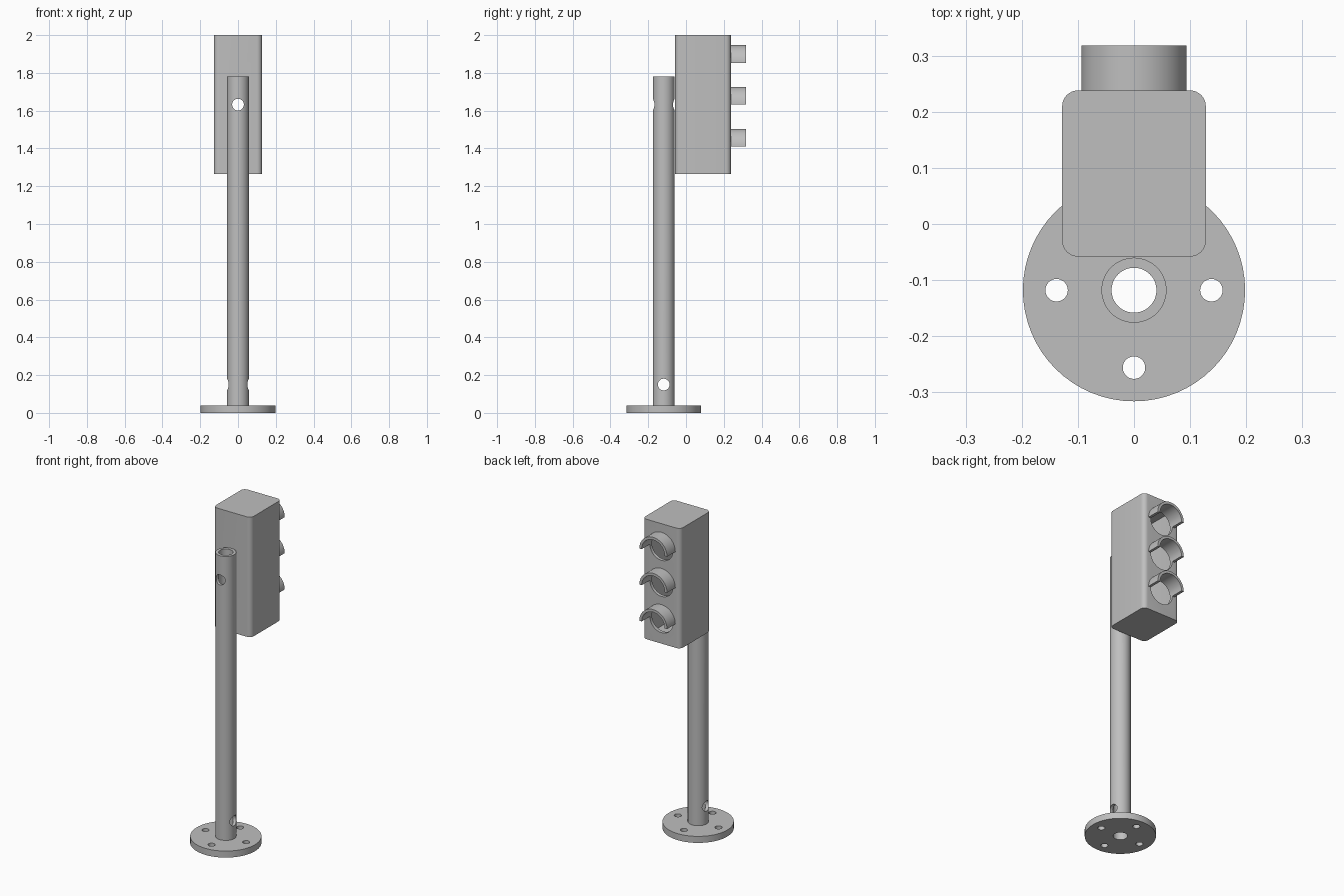
import bpy, bmesh
from math import sin, cos, pi, radians
from mathutils import Matrix, Vector

if "Cube" in bpy.data.objects:
    bpy.data.objects.remove(bpy.data.objects["Cube"], do_unlink=True)

grey = bpy.data.materials.new("plain grey")
grey.use_nodes = True
grey.diffuse_color = (0.52, 0.52, 0.52, 1)
grey.node_tree.nodes["Principled BSDF"].inputs["Base Color"].default_value = grey.diffuse_color

POLE_Y = -0.118
BORE = 0.04
LIGHTS = (1.41, 1.632, 1.853)
ALONG_X = Matrix.Rotation(pi / 2, 4, 'Y')
ALONG_Y = Matrix.Rotation(pi / 2, 4, 'X')      # profile y becomes z, extrusion runs to -y


def arc(radius, start, end, steps, cx=0, cy=0):
    angles = [radians(start + (end - start) * i / steps) for i in range(steps + 1)]
    return [(cx + radius * cos(a), cy + radius * sin(a)) for a in angles]


def prism(name, outline, length, origin, turn=Matrix()):
    """Extrude a flat outline by length, then turn it and move it to origin."""
    bm = bmesh.new()
    face = bm.faces.new([bm.verts.new((x, y, 0)) for x, y in outline])
    grown = bmesh.ops.extrude_face_region(bm, geom=[face])["geom"]
    bmesh.ops.translate(bm, vec=(0, 0, length),
                        verts=[v for v in grown if isinstance(v, bmesh.types.BMVert)])
    bmesh.ops.recalc_face_normals(bm, faces=bm.faces)
    bm.transform(Matrix.Translation(Vector(origin)) @ turn)
    mesh = bpy.data.meshes.new(name)
    bm.to_mesh(mesh)
    bm.free()
    mesh.materials.append(grey)
    obj = bpy.data.objects.new(name, mesh)
    bpy.context.collection.objects.link(obj)
    return obj


def rod(name, radius, length, origin, turn=Matrix()):
    return prism(name, arc(radius, 0, 360, 64)[:-1], length, origin, turn)


def rounded_box(name, half_x, half_y, corner, z0, z1, y):
    outline = []
    for k, (sx, sy) in enumerate(((1, 1), (-1, 1), (-1, -1), (1, -1))):
        outline += arc(corner, 90 * k, 90 * k + 90, 8,
                       sx * (half_x - corner), sy * (half_y - corner))
    return prism(name, outline, z1 - z0, (0, y, z0))


def activate(obj):
    bpy.ops.object.select_all(action='DESELECT')
    obj.select_set(True)
    bpy.context.view_layer.objects.active = obj


def cut(obj, cutters):
    activate(obj)
    for cutter in cutters:
        mod = obj.modifiers.new("cut", 'BOOLEAN')
        mod.operation = 'DIFFERENCE'
        mod.solver = 'EXACT'
        mod.object = cutter
        bpy.ops.object.modifier_apply(modifier=mod.name)
        bpy.data.objects.remove(cutter, do_unlink=True)


# Round base plate with a centre bore and four bolt holes
base = rod("base_plate", 0.198, 0.04, (0, POLE_Y, 0))
holes = [rod("bore", BORE, 0.2, (0, POLE_Y, -0.1))]
for k in range(4):
    a = k * pi / 2
    holes.append(rod("bolt_hole", 0.02, 0.2,
                     (0.138 * cos(a), POLE_Y + 0.138 * sin(a), -0.1)))
cut(base, holes)

# Hollow pole with cross holes near the bottom and behind the housing
pole = rod("pole", 0.058, 1.74, (0, POLE_Y, 0.04))
cut(pole, [rod("bore", BORE, 3, (0, POLE_Y, -0.5)),
           rod("low_cross_hole", 0.031, 0.4, (-0.2, POLE_Y, 0.15), ALONG_X),
           rod("high_cross_hole", 0.031, 0.2, (0, POLE_Y + 0.1, LIGHTS[1]), ALONG_Y)])

# Hollow signal housing with three light openings and a cable hole
housing = rounded_box("signal_housing", 0.128, 0.148, 0.028, 1.265, 2.0, 0.09)
cutters = [rounded_box("cavity", 0.108, 0.128, 0.012, 1.285, 1.98, 0.09),
           rod("cable_hole", 0.031, 0.2, (0, 0.04, LIGHTS[1]), ALONG_Y)]
cutters += [rod("light_opening", 0.078, 0.2, (0, 0.32, z), ALONG_Y) for z in LIGHTS]
cut(housing, cutters)

# Half-round visors over the lights
visor_outline = arc(0.094, 0, 180, 32) + arc(0.078, 180, 0, 32)
visors = [prism(name + "_visor", visor_outline, 0.081, (0, 0.318, z), ALONG_Y)
          for name, z in zip(("lower", "middle", "upper"), LIGHTS)]

# Smooth the curved walls, keep the edges sharp
for obj in [base, pole, housing] + visors:
    activate(obj)
    bpy.ops.object.shade_smooth_by_angle(angle=radians(30))
